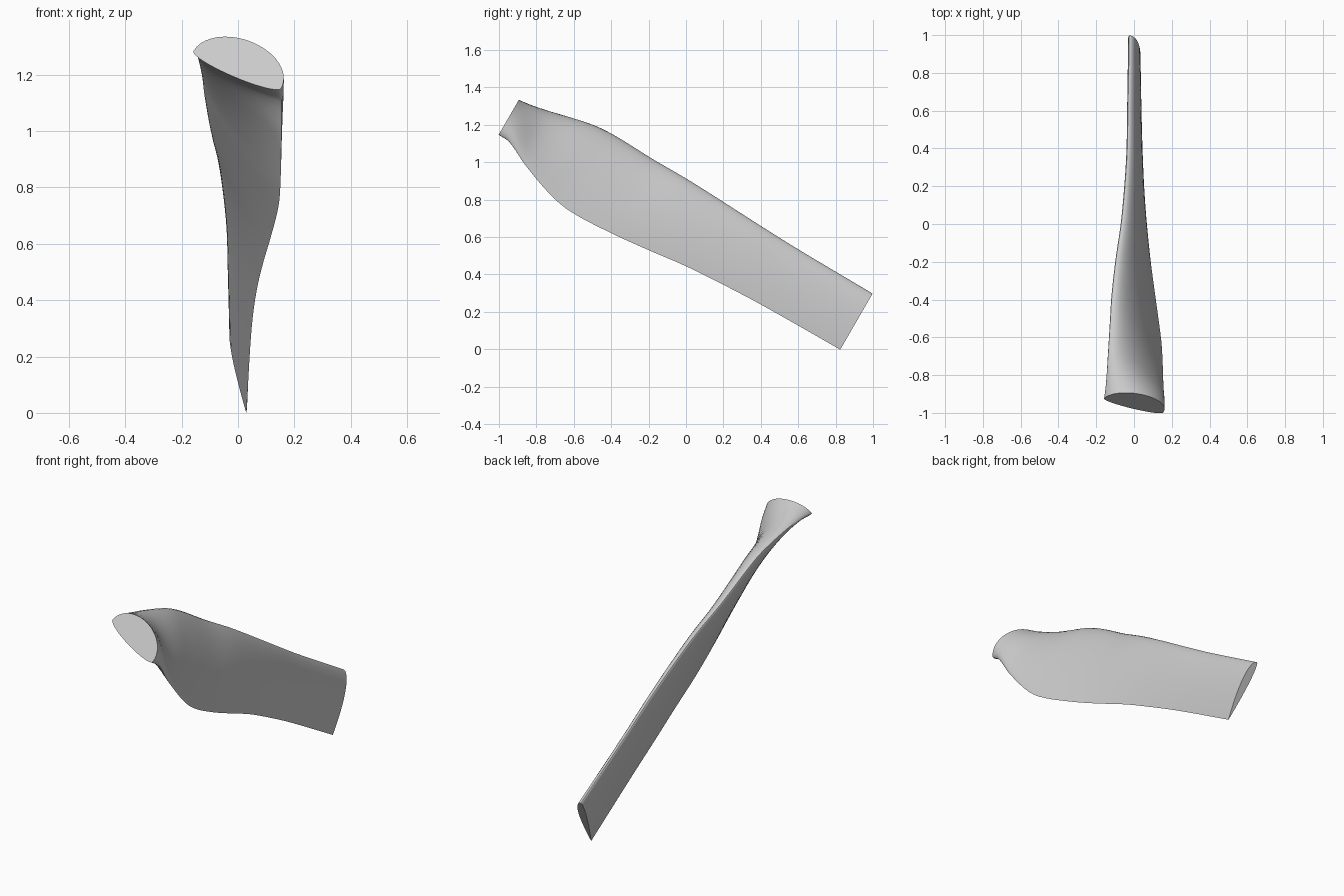
import bpy
import bmesh
from math import cos, sin, pi, radians, sqrt
from mathutils import Vector

default_cube = bpy.data.objects.get("Cube")
if default_cube:
    bpy.data.objects.remove(default_cube, do_unlink=True)

# Blade axis slopes down to the back; "across" is square to it in the side plane
SLOPE = radians(30)
ALONG = Vector((0, cos(SLOPE), -sin(SLOPE)))
ACROSS = Vector((0, sin(SLOPE), cos(SLOPE)))

# Stations from root to tip: distance along the axis, leading edge (x, across),
# trailing edge (x, across), back bulge, face bulge, roundness of the section
STATIONS = [
    (-1.441, -.158, .65, .153, .497, .36, .09, 1),
    (-1.37, -.148, .685, .155, .488, .27, .07, .8),
    (-1.24, -.138, .733, .154, .425, .17, .05, .4),
    (-1.036, -.125, .785, .151, .352, .12, .04, .1),
    (-.9, -.117, .796, .144, .329, .105, .04, 0),
    (-.67, -.095, .79, .117, .337, .1, .04, 0),
    (-.45, -.067, .79, .09, .358, .1, .04, 0),
    (-.22, -.048, .782, .068, .385, .1, .04, 0),
    (0, -.036, .772, .053, .399, .1, .04, 0),
    (.25, -.032, .763, .043, .408, .1, .04, 0),
    (.715, -.025, .757, .03, .411, .1, .04, 0),
]
STEPS = 5       # rings between stations
HALF = 20       # points on each side of a section


def tangent(i):
    """Slope of every station value with respect to the axis distance."""
    a = STATIONS[max(i - 1, 0)]
    b = STATIONS[min(i + 1, len(STATIONS) - 1)]
    return [(q - p) / (b[0] - a[0]) for p, q in zip(a, b)]


def blend(i, f):
    """Smooth cubic interpolation between station i and the next."""
    a, b = STATIONS[i], STATIONS[i + 1]
    span = b[0] - a[0]
    ease = f * f * (3 - 2 * f)
    start, end = f * (1 - f) ** 2 * span, f * f * (f - 1) * span
    return [p + (q - p) * ease + m * start + n * end
            for p, q, m, n in zip(a, b, tangent(i), tangent(i + 1))]


def thickness(u, roundness):
    """Half section height: teardrop foil blending to an ellipse."""
    foil = 2 * (1.4845 * sqrt(u) - .63 * u - 1.758 * u**2
                + 1.4215 * u**3 - .518 * u**4)
    ellipse = 2 * sqrt(max(u * (1 - u), 0))
    return max(foil + (ellipse - foil) * roundness, 0)


def section(values):
    """Closed ring of points for one blade section."""
    s, lead_x, lead_t, trail_x, trail_t, back, face, roundness = values
    lead = Vector((lead_x, lead_t))
    chord = Vector((trail_x, trail_t)) - lead
    normal = Vector((-chord.y, chord.x))
    points = []
    for k in range(2 * HALF):
        angle = pi * k / HALF
        u = min(max((1 - cos(angle)) / 2, 0), 1)
        height = back if k <= HALF else -face
        p = lead + chord * u + normal * height * thickness(u, roundness)
        points.append(Vector((p.x, 0, 0)) + ALONG * s + ACROSS * p.y)
    return points


# Loft the sections and cap both ends
rings = [section(blend(i, j / STEPS))
         for i in range(len(STATIONS) - 1) for j in range(STEPS)]
rings.append(section(STATIONS[-1]))

bm = bmesh.new()
loops = [[bm.verts.new(p) for p in ring] for ring in rings]
for a, b in zip(loops, loops[1:]):
    for k in range(len(a)):
        n = (k + 1) % len(a)
        bm.faces.new((a[k], a[n], b[n], b[k]))
bm.faces.new(loops[0])
bm.faces.new(loops[-1])
bmesh.ops.recalc_face_normals(bm, faces=bm.faces[:])
mesh = bpy.data.meshes.new("propeller_blade")
bm.to_mesh(mesh)
bm.free()

blade = bpy.data.objects.new("propeller_blade", mesh)
bpy.context.collection.objects.link(blade)

# Plain grey finish
grey = bpy.data.materials.new("light_grey")
grey.use_nodes = True
colour = (.6, .6, .6, 1)
grey.diffuse_color = colour
grey.node_tree.nodes["Principled BSDF"].inputs["Base Color"].default_value = colour
mesh.materials.append(grey)

# Smooth skin with sharp end caps and trailing edge
bpy.ops.object.select_all(action='DESELECT')
blade.select_set(True)
bpy.context.view_layer.objects.active = blade
bpy.ops.object.shade_smooth_by_angle(angle=radians(40))
